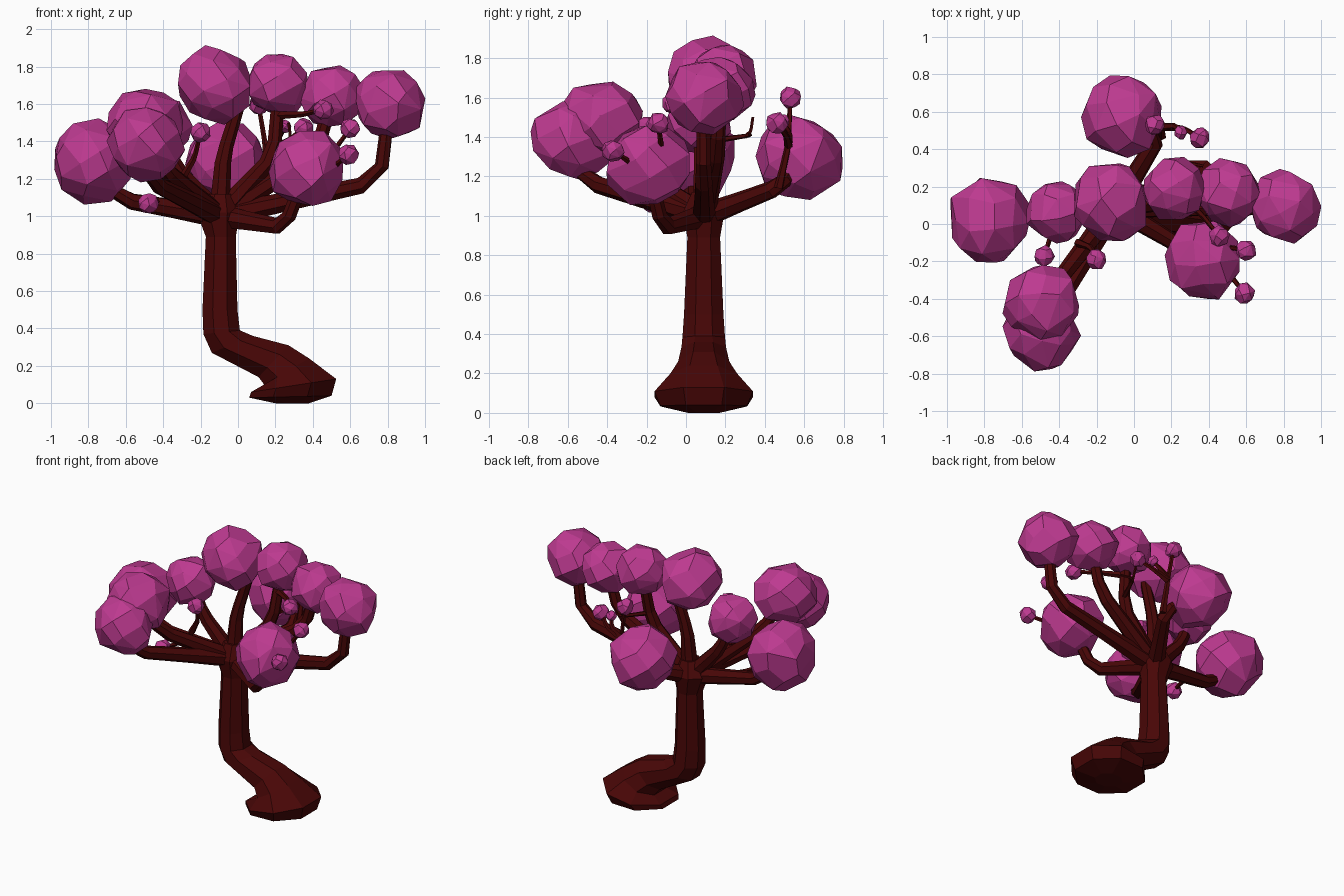
import bpy, bmesh, math, random
from mathutils import Vector

if "Cube" in bpy.data.objects:
    bpy.data.objects.remove(bpy.data.objects["Cube"])

random.seed(11)

def material(name, rgb):
    m = bpy.data.materials.new(name)
    m.diffuse_color = (*rgb, 1)
    m.use_nodes = True
    m.node_tree.nodes["Principled BSDF"].inputs["Base Color"].default_value = m.diffuse_color
    return m

BARK = material("dark red bark", (0.065, 0.002, 0.002))
LEAF = material("pink foliage", (0.51, 0.042, 0.28))

def finish(bm, name, mat):
    bmesh.ops.recalc_face_normals(bm, faces=bm.faces[:])
    me = bpy.data.meshes.new(name)
    bm.to_mesh(me)
    bm.free()
    me.materials.append(mat)
    bpy.context.collection.objects.link(bpy.data.objects.new(name, me))

def skin(name, rings):
    """Join rings of points into a closed faceted tube."""
    bm = bmesh.new()
    vr = [[bm.verts.new(p) for p in ring] for ring in rings]
    n = len(vr[0])
    for a, b in zip(vr, vr[1:]):
        for i in range(n):
            j = (i + 1) % n
            bm.faces.new((a[i], a[j], b[j], b[i]))
    bm.faces.new(vr[0])
    bm.faces.new(vr[-1])
    finish(bm, name, BARK)

def branch(name, start, elbow, tip, r0, r1, sides=7):
    """Tapered tube from start to tip with a rounded bend at the elbow."""
    s, e, t = Vector(start), Vector(elbow), Vector(tip)
    path = [s, s.lerp(e, .45), s.lerp(e, .88), e.lerp(t, .2), t]
    rings, u = [], None
    for i, p in enumerate(path):
        d = (path[min(i + 1, 4)] - path[max(i - 1, 0)]).normalized()
        u = d.orthogonal() if u is None else u
        u = (u - d * u.dot(d)).normalized()
        v = d.cross(u)
        r = r0 + (r1 - r0) * (i / 4) ** 0.7
        rings.append([p + r * (math.cos(a) * u + math.sin(a) * v)
                      for a in (math.tau * k / sides for k in range(sides))])
    skin(name, rings)

def clump(name, c, r, n):
    """Faceted foliage ball: hull of jittered points spread over a sphere."""
    bm = bmesh.new()
    spin = random.uniform(0, 6)
    for k in range(n):
        z = 1 - 2 * (k + 0.5) / n
        a = k * 2.39996 + spin + random.uniform(-.2, .2)
        s = math.sqrt(1 - z * z)
        d = Vector((s * math.cos(a), 1.05 * s * math.sin(a), z))
        bm.verts.new(Vector(c) + d * r * random.uniform(0.95, 1.09))
    bmesh.ops.convex_hull(bm, input=bm.verts[:])
    loose = [v for v in bm.verts if not v.link_faces]
    bmesh.ops.delete(bm, geom=loose, context='VERTS')
    # merge nearly flat triangles into larger facets
    bmesh.ops.dissolve_limit(bm, angle_limit=math.radians(12),
                             verts=bm.verts[:], edges=bm.edges[:])
    finish(bm, name, LEAF)

# Trunk: octagonal rings (left x, left z, right x, right z, half width in y)
profile = [
    (.20, .00, .38, .00, .08),
    (.06, .03, .50, .04, .22),
    (.07, .06, .525, .13, .25),
    (.14, .10, .38, .24, .17),
    (.11, .14, .27, .31, .13),
    (-.14, .27, .08, .36, .113),
    (-.185, .37, .01, .39, .108),
    (-.19, .50, -.003, .50, .10),
    (-.172, .89, -.012, .89, .083),
    (-.22, 1.02, .01, 1.02, .105),
    (-.16, 1.12, -.03, 1.12, .06),
]
ANGLES = [math.tau * (k + .5) / 8 for k in range(8)]
GROW = 1 / math.cos(math.pi / 8)
skin("trunk", [[((x0 + x1) / 2 + (x1 - x0) / 2 * GROW * math.cos(a),
                 0.09 + h * GROW * math.sin(a),
                 (z0 + z1) / 2 + (z1 - z0) / 2 * GROW * math.cos(a))
                for a in ANGLES] for x0, z0, x1, z1, h in profile])

# Each bough leaves the crown, bends at an elbow and carries one clump
CROWN = (-.1, .09, 1.0)
# name: clump centre, clump radius, bough elbow
boughs = {
    "top": ((-.125, .115, 1.70), .205, (-.08, .10, 1.32)),
    "upper_right": ((.22, .185, 1.705), .165, (.19, .12, 1.32)),
    "right_middle": ((.505, .17, 1.64), .17, (.42, .16, 1.34)),
    "far_right": ((.81, .09, 1.60), .19, (.76, .09, 1.185)),
    "front_right": ((.37, -.195, 1.255), .205, (.25, -.12, .94)),
    "far_left": ((-.775, .02, 1.30), .225, (-.63, .03, 1.09)),
    "left_middle": ((-.415, .065, 1.48), .16, (-.33, .08, 1.25)),
    "front_left": ((-.495, -.575, 1.385), .20, (-.46, -.52, 1.18)),
    "front_left_upper": ((-.495, -.42, 1.49), .20, (-.40, -.30, 1.26)),
    "back": ((-.06, .575, 1.295), .215, (.14, .48, 1.15)),
}
for name, (c, r, elbow) in boughs.items():
    clump(name + "_foliage", c, r, 34)
    tip = Vector(c)
    if name == "top":
        tip += Vector((.13, 0, -.1))
    branch(name + "_bough", CROWN, elbow, tip, .063, .034)

# Small buds, each on a thin twig: bud centre, twig root
buds = [
    ((.11, .53, 1.60), (.15, .47, 1.14)),
    ((.25, .49, 1.48), (.15, .52, 1.38)),
    ((.35, .46, 1.47), (.15, .52, 1.36)),
    ((.455, -.065, 1.57), (.21, .15, 1.54)),
    ((.60, -.14, 1.47), (.38, -.15, 1.25)),
    ((.59, -.37, 1.33), (.40, -.22, 1.22)),
    ((-.20, -.19, 1.45), (-.30, -.10, 1.20)),
    ((-.48, -.17, 1.07), (-.44, .04, 1.08)),
]
for i, (tip, root) in enumerate(buds):
    clump(f"foliage_bud_{i + 1}", tip, .036 if i == 1 else .055, 22)
    mid = Vector(root).lerp(Vector(tip), .5)
    mid += Vector((.02, .02, -.01))
    branch(f"twig_{i + 1}", root, mid, tip, .024, .012, 5)

# Bare twig reaching back from the upper right bough
branch("bare_twig", (.20, .13, 1.38), (.28, .33, 1.41), (.37, .31, 1.41), .018, .008, 5)
branch("bare_twig_fork", (.27, .30, 1.40), (.28, .33, 1.43), (.27, .34, 1.50), .011, .008, 5)
